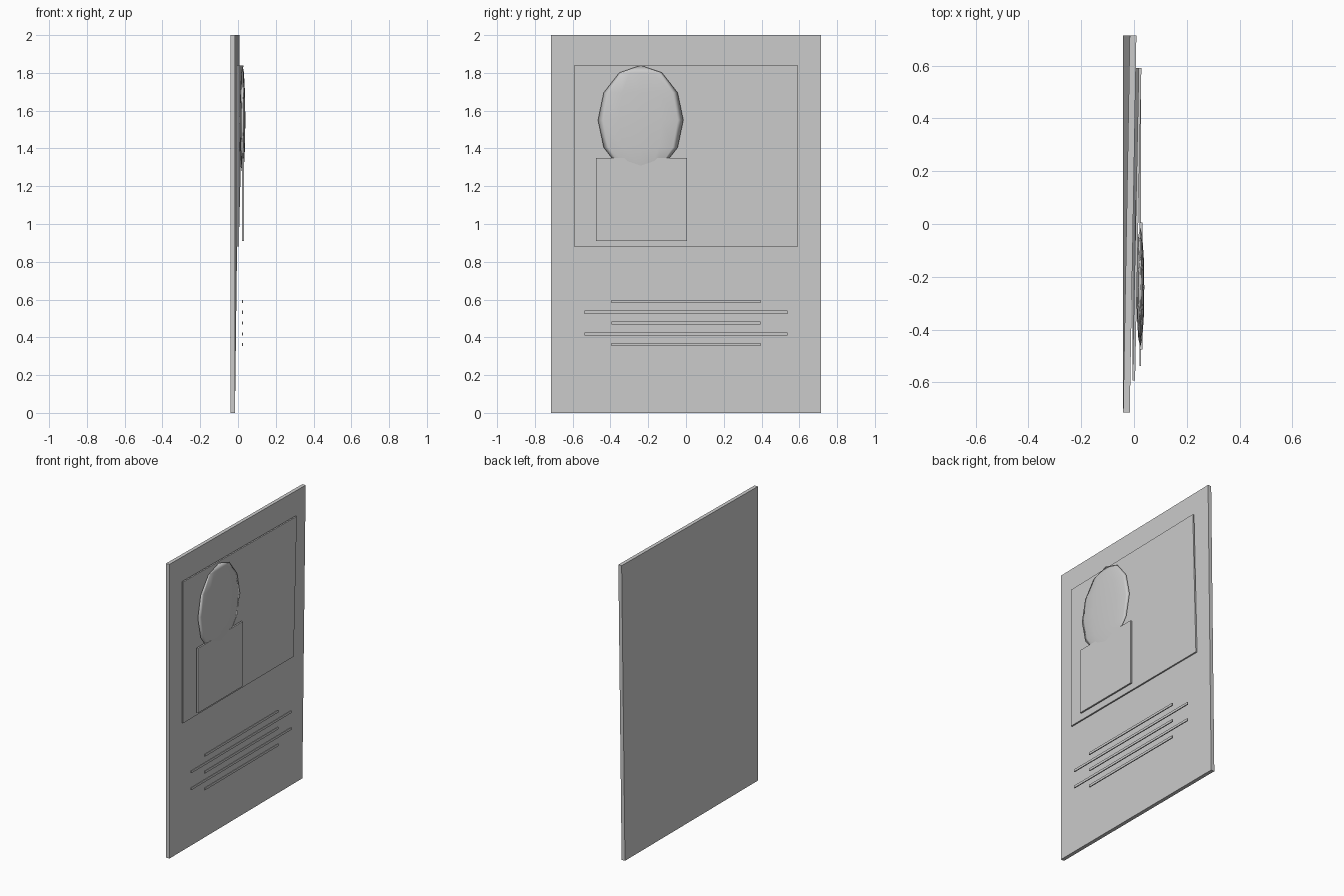
import bpy, bmesh, math
from mathutils import Matrix, Vector

if "Cube" in bpy.data.objects:
    bpy.data.objects.remove(bpy.data.objects["Cube"])


def finish(bm, name, smooth=False):
    bmesh.ops.recalc_face_normals(bm, faces=bm.faces)
    me = bpy.data.meshes.new(name)
    bm.to_mesh(me)
    bm.free()
    for p in me.polygons:
        p.use_smooth = smooth
    ob = bpy.data.objects.new(name, me)
    bpy.context.collection.objects.link(ob)
    return ob


def slab(name, x, y, z, lift=0.0):
    """Box from ranges; lift bends the top +y corner towards +x."""
    bm = bmesh.new()
    bmesh.ops.create_cube(bm, size=1)
    for v in bm.verts:
        far, top = v.co.y > 0, v.co.z > 0
        v.co = Vector((x[v.co.x > 0], y[far], z[top]))
        if far and top:
            v.co.x += lift
    return finish(bm, name)


# Poster board and picture panel, both with one corner bent forward
slab("poster_board", (-0.041, -0.016), (-0.714, 0.714), (0, 2), 0.025)
slab("picture_panel", (-0.006, 0.004), (-0.594, 0.592), (0.88, 1.84), 0.024)

# Portrait: flat torso and flattened low-poly head
slab("portrait_torso", (0.021, 0.032), (-0.476, 0.006), (0.91, 1.35))
bm = bmesh.new()
bmesh.ops.create_uvsphere(
    bm, u_segments=12, v_segments=6, radius=1,
    matrix=Matrix.Translation((0.024, -0.24, 1.55)) @ Matrix.Diagonal((0.015, 0.226, 0.29, 1)))
finish(bm, "portrait_head", smooth=True)

# Five raised text strips, alternating short and long
for i in range(5):
    half = 0.538 if i % 2 else 0.395
    z = 0.59 - i * 0.0572
    slab(f"text_strip_{i + 1}", (0.020, 0.027), (-half, half), (z - 0.008, z + 0.008))
